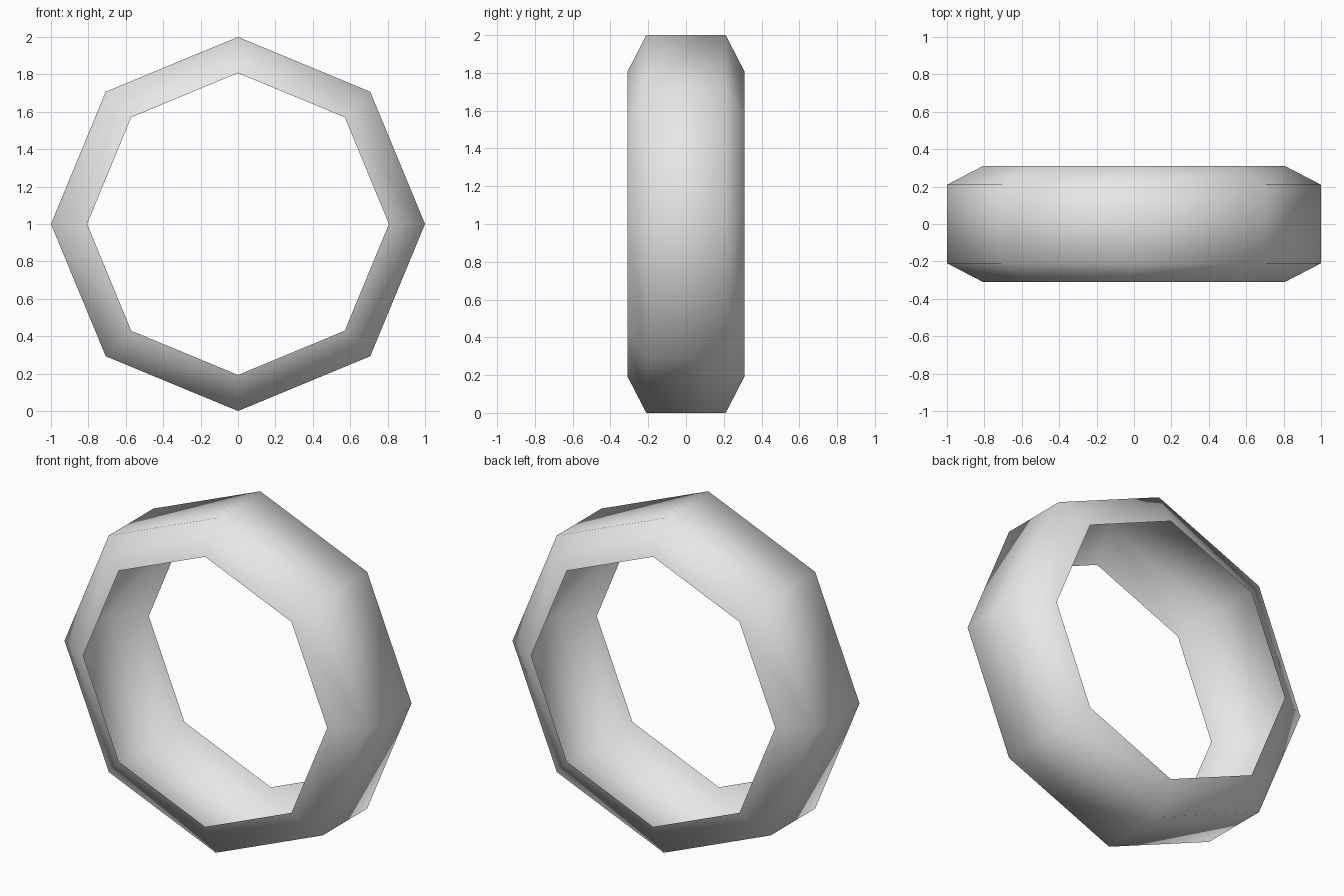
import bpy
import bmesh
from math import tau
from mathutils import Vector

cube = bpy.data.objects.get("Cube")
if cube:
    bpy.data.objects.remove(cube, do_unlink=True)

SIDES = 8

# Plain grey material
grey = bpy.data.materials.new("light_grey")
grey.use_nodes = True
colour = (0.8, 0.8, 0.8, 1.0)
grey.diffuse_color = colour
grey.node_tree.nodes["Principled BSDF"].inputs["Base Color"].default_value = colour

# Cross-section of the band: (radius, depth), open on the inner side
profile = [(0.807, -0.31), (1.0, -0.21), (1.0, 0.21), (0.807, 0.31)]

# Spin the cross-section around the depth axis into an eight-sided ring
bm = bmesh.new()
verts = [bm.verts.new((r, y, 0)) for r, y in profile]
edges = [bm.edges.new(pair) for pair in zip(verts, verts[1:])]
bmesh.ops.spin(bm, geom=verts + edges, cent=(0, 0, 0), axis=(0, 1, 0),
               angle=tau, steps=SIDES)
bmesh.ops.remove_doubles(bm, verts=bm.verts[:], dist=0.001)

# Make every face point away from the ring's axis
bm.normal_update()
flipped = []
for face in bm.faces:
    centre = face.calc_center_median()
    if face.normal.dot(Vector((centre.x, 0, centre.z))) < 0:
        flipped.append(face)
bmesh.ops.reverse_faces(bm, faces=flipped)

# Smooth shading over the whole band
for face in bm.faces:
    face.smooth = True
bmesh.ops.translate(bm, verts=bm.verts[:], vec=(0, 0, 1))

mesh = bpy.data.meshes.new("ring_band")
bm.to_mesh(mesh)
bm.free()
mesh.materials.append(grey)
ring = bpy.data.objects.new("ring_band", mesh)
bpy.context.collection.objects.link(ring)
